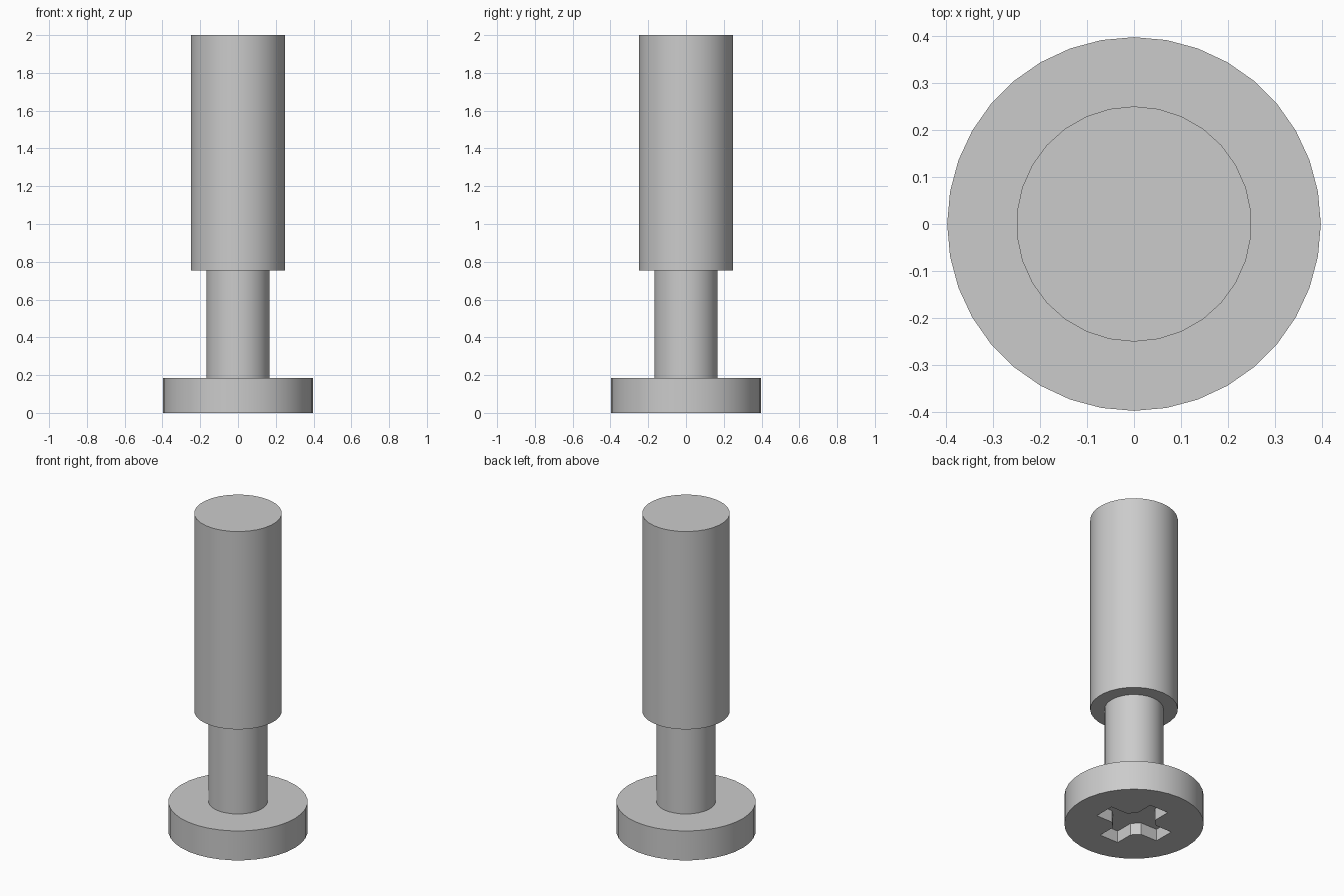
import bpy
import bmesh
import math

if "Cube" in bpy.data.objects:
    bpy.data.objects.remove(bpy.data.objects["Cube"])


def finish(ob):
    bpy.ops.object.select_all(action='DESELECT')
    ob.select_set(True)
    bpy.context.view_layer.objects.active = ob
    bpy.ops.object.shade_smooth_by_angle(angle=math.radians(30))


def cylinder(name, radius, z0, z1, sides):
    bpy.ops.mesh.primitive_cylinder_add(vertices=sides, radius=radius, depth=z1 - z0,
                                        location=(0, 0, (z0 + z1) / 2))
    ob = bpy.context.object
    ob.name = name
    return ob


# Head, neck and wide threaded section
head = cylinder("head", 0.397, 0.0, 0.185, 36)
neck = cylinder("neck", 0.168, 0.185, 0.755, 30)
shank = cylinder("shank", 0.25, 0.755, 2.0, 30)

# Cross-shaped cutter with chamfered inner corners: one arm repeated four times
reach, half, inner, depth = 0.222, 0.065, 0.108, 0.075
arm = [(inner, -half), (reach, -half), (reach, half), (inner, half)]
bm = bmesh.new()
verts = []
for k in range(4):
    c, s = round(math.cos(k * math.pi / 2)), round(math.sin(k * math.pi / 2))
    verts += [bm.verts.new((c * x - s * y, s * x + c * y, -0.1)) for x, y in arm]
base = bm.faces.new(verts)
top = bmesh.ops.extrude_face_region(bm, geom=[base])
bmesh.ops.translate(bm, vec=(0, 0, 0.1 + depth),
                    verts=[v for v in top["geom"] if isinstance(v, bmesh.types.BMVert)])
bmesh.ops.recalc_face_normals(bm, faces=bm.faces)
mesh = bpy.data.meshes.new("cross_cutter")
bm.to_mesh(mesh)
bm.free()
cutter = bpy.data.objects.new("cross_cutter", mesh)
bpy.context.collection.objects.link(cutter)
cutter.hide_render = True

# Driver recess in the underside of the head
mod = head.modifiers.new("recess", 'BOOLEAN')
mod.operation = 'DIFFERENCE'
mod.solver = 'EXACT'
mod.object = cutter
bpy.context.view_layer.objects.active = head
bpy.ops.object.modifier_apply(modifier=mod.name)
bpy.data.objects.remove(cutter)

for part in (head, neck, shank):
    finish(part)
